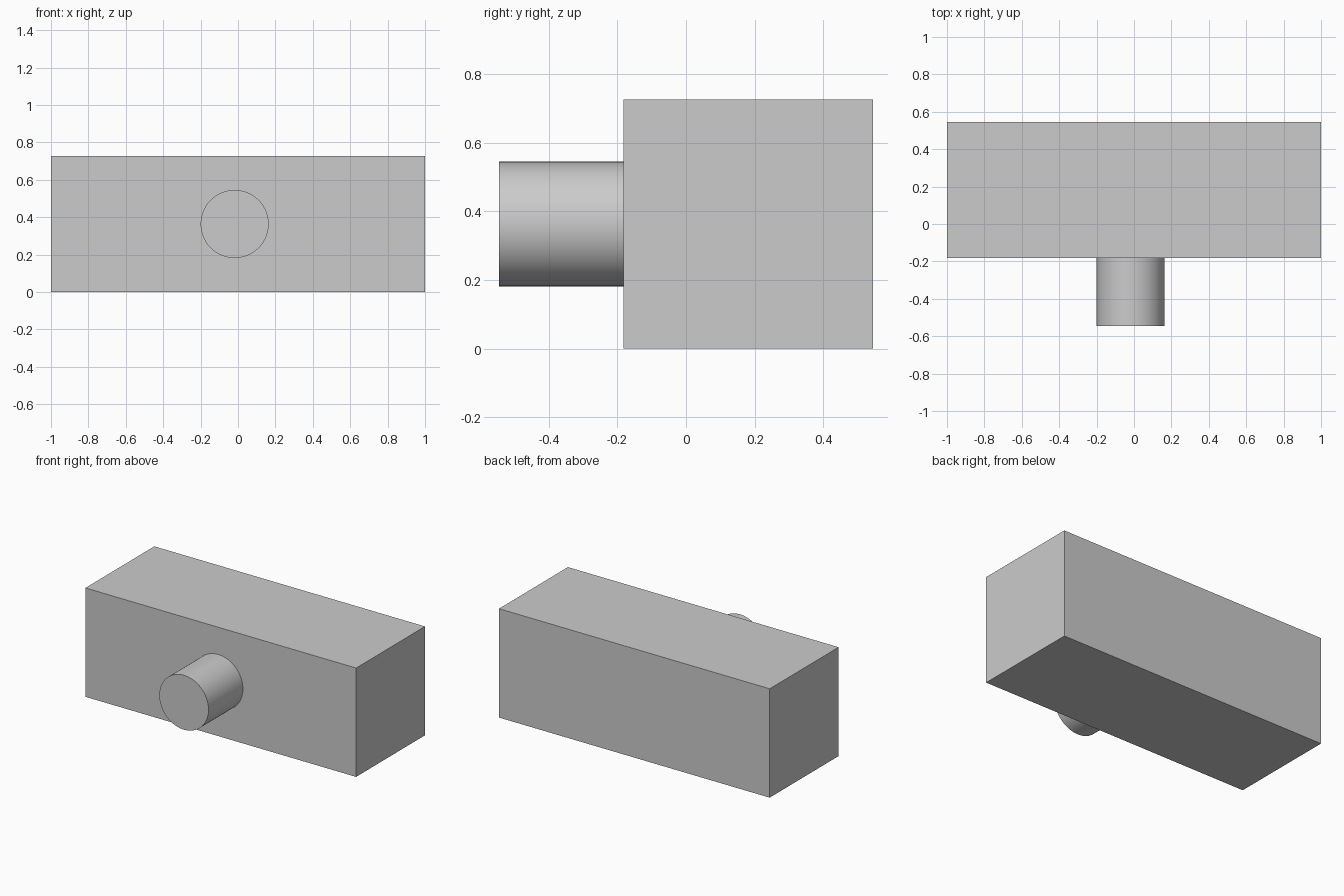
import bpy
import math

default = bpy.data.objects.get("Cube")
if default:
    bpy.data.objects.remove(default, do_unlink=True)

# Single grey finish
grey = bpy.data.materials.new("light grey")
grey.use_nodes = True
color = (0.6, 0.6, 0.6, 1)
grey.diffuse_color = color
grey.node_tree.nodes["Principled BSDF"].inputs["Base Color"].default_value = color

SIDE = 0.727           # square section of the block
BACK = 0.545           # rear face of the block
FRONT = BACK - SIDE    # front face of the block
TIP = -0.545           # free end of the peg


def finish(name):
    obj = bpy.context.object
    obj.name = name
    obj.data.name = name
    obj.data.materials.append(grey)
    bpy.ops.object.transform_apply(location=False, rotation=True, scale=True)
    return obj


# Long rectangular block
bpy.ops.mesh.primitive_cube_add(size=1, location=(0, (FRONT + BACK) / 2, SIDE / 2))
bpy.context.object.scale = (2, SIDE, SIDE)
finish("block")

# Round peg standing out of the front, slightly off centre
bpy.ops.mesh.primitive_cylinder_add(
    vertices=96, radius=SIDE / 4, depth=FRONT - TIP,
    location=(-0.018, (FRONT + TIP) / 2, SIDE / 2),
    rotation=(math.pi / 2, 0, 0))
finish("front_peg")
bpy.ops.object.shade_smooth_by_angle(angle=math.radians(30))
